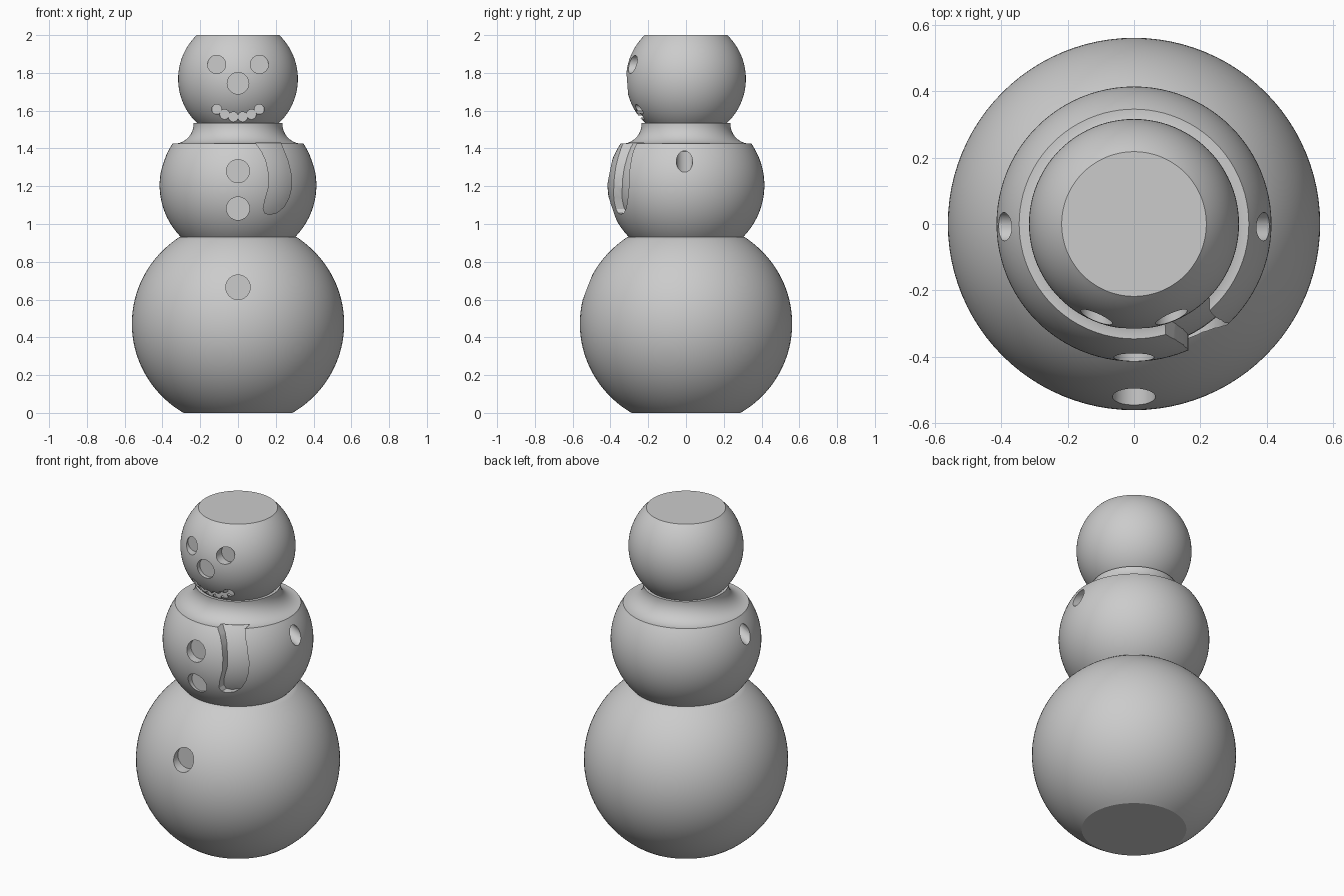
import bpy, bmesh
from math import pi, sin, cos, asin, radians
from mathutils import Matrix, Vector

if "Cube" in bpy.data.objects:
    bpy.data.objects.remove(bpy.data.objects["Cube"])

grey = bpy.data.materials.new("plain grey")
grey.use_nodes = True
grey.diffuse_color = (0.6, 0.6, 0.6, 1)
grey.node_tree.nodes["Principled BSDF"].inputs["Base Color"].default_value = (0.6, 0.6, 0.6, 1)


def to_object(name, bm):
    bmesh.ops.recalc_face_normals(bm, faces=bm.faces)
    mesh = bpy.data.meshes.new(name)
    bm.to_mesh(mesh)
    bm.free()
    mesh.materials.append(grey)
    obj = bpy.data.objects.new(name, mesh)
    bpy.context.collection.objects.link(obj)
    return obj


def ball_arc(centre, radius, height, low, high, steps=32):
    """Outline of a ball between two heights."""
    a, b = asin((low - centre) / height), asin((high - centre) / height)
    angles = [a + (b - a) * i / steps for i in range(steps + 1)]
    return [(radius * cos(t), centre + height * sin(t)) for t in angles]


def lathe(name, outline, segments=96):
    bm = bmesh.new()
    verts = [bm.verts.new((r, 0, z)) for r, z in outline]
    edges = [bm.edges.new(pair) for pair in zip(verts, verts[1:])]
    bmesh.ops.spin(bm, geom=verts + edges, axis=(0, 0, 1), cent=(0, 0, 0),
                   angle=2 * pi, steps=segments)
    bmesh.ops.remove_doubles(bm, verts=bm.verts, dist=1e-4)
    bmesh.ops.holes_fill(bm, edges=bm.edges, sides=0)
    return to_object(name, bm)


def rod(start, end, radius, sides=32):
    """Round cutter between two points."""
    start, end = Vector(start), Vector(end)
    axis = end - start
    place = Matrix.Translation((start + end) / 2) @ axis.to_track_quat("Z", "Y").to_matrix().to_4x4()
    bm = bmesh.new()
    bmesh.ops.create_cone(bm, cap_ends=True, segments=sides, radius1=radius,
                          radius2=radius, depth=axis.length, matrix=place)
    return to_object("socket_cutter", bm)


def cut(target, cutter):
    cutter.hide_render = True
    mod = target.modifiers.new("cut", "BOOLEAN")
    mod.operation, mod.solver, mod.object = "DIFFERENCE", "EXACT", cutter
    bpy.context.view_layer.objects.active = target
    bpy.ops.object.modifier_apply(modifier=mod.name)
    bpy.data.objects.remove(cutter)


# Three stacked balls with a hollowed collar for the scarf
base = ball_arc(0.472, 0.562, 0.55, 0, 0.93, 48)
chest = ball_arc(1.205, 0.415, 0.40, 0.931, 1.425)
collar = [(0.34 - 0.105 * sin(t), 1.53 - 0.105 * cos(t))
          for t in [pi / 2 * i / 14 for i in range(15)]]
collar.append((0.235, 1.536))
head = ball_arc(1.768, 0.317, 0.32, 1.536, 2.0)
snowman = lathe("snowman_body", base + chest + collar + head)

# Face and button sockets: x, z, radius, depth of floor
sockets = [(0, 1.745, 0.057, 0.285),
           (0, 1.28, 0.061, 0.365), (0, 1.082, 0.061, 0.355), (0, 0.665, 0.065, 0.485)]
for side in (-1, 1):
    sockets.append((side * 0.113, 1.845, 0.048, 0.25))
    for x, z in ((0.113, 1.607), (0.071, 1.58), (0.025, 1.567)):
        sockets.append((side * x, z, 0.026, 0.22))
for x, z, radius, floor in sockets:
    cut(snowman, rod((x, -0.7, z), (x, -floor, z), radius))

# Arm holes, sloping upward into the chest
slope = Vector((cos(radians(25)), 0, -sin(radians(25))))
for side in (-1, 1):
    direction = Vector((side * slope.x, 0, slope.z))
    mouth = Vector((side * 0.39, -0.008, 1.33))
    cut(snowman, rod(mouth - direction * 0.22, mouth + direction * 0.12, 0.043))

# Scarf tail recess, with a floor that follows the chest
tail = [(0.092, 1.43), (0.125, 1.385), (0.148, 1.335), (0.162, 1.27), (0.164, 1.203),
        (0.142, 1.124), (0.133, 1.08), (0.142, 1.058), (0.165, 1.05), (0.206, 1.06),
        (0.243, 1.09), (0.268, 1.135), (0.283, 1.19), (0.284, 1.25), (0.264, 1.335),
        (0.226, 1.43)]
bm = bmesh.new()
face = bm.faces.new([bm.verts.new((x, -0.6, z)) for x, z in tail])
made = bmesh.ops.extrude_face_region(bm, geom=[face])["geom"]
bmesh.ops.translate(bm, vec=(0, 0.5, 0),
                    verts=[v for v in made if isinstance(v, bmesh.types.BMVert)])
tail_cutter = to_object("tail_cutter", bm)
bm = bmesh.new()
bmesh.ops.create_uvsphere(bm, u_segments=64, v_segments=32, radius=1,
                          matrix=Matrix.Translation((0, 0, 1.205)) @ Matrix.Diagonal((0.375, 0.375, 0.362, 1)))
cut(tail_cutter, to_object("tail_floor", bm))
cut(snowman, tail_cutter)

# Smooth balls with crisp rims
bpy.ops.object.select_all(action="DESELECT")
snowman.select_set(True)
bpy.context.view_layer.objects.active = snowman
bpy.ops.object.shade_smooth_by_angle(angle=radians(30))
